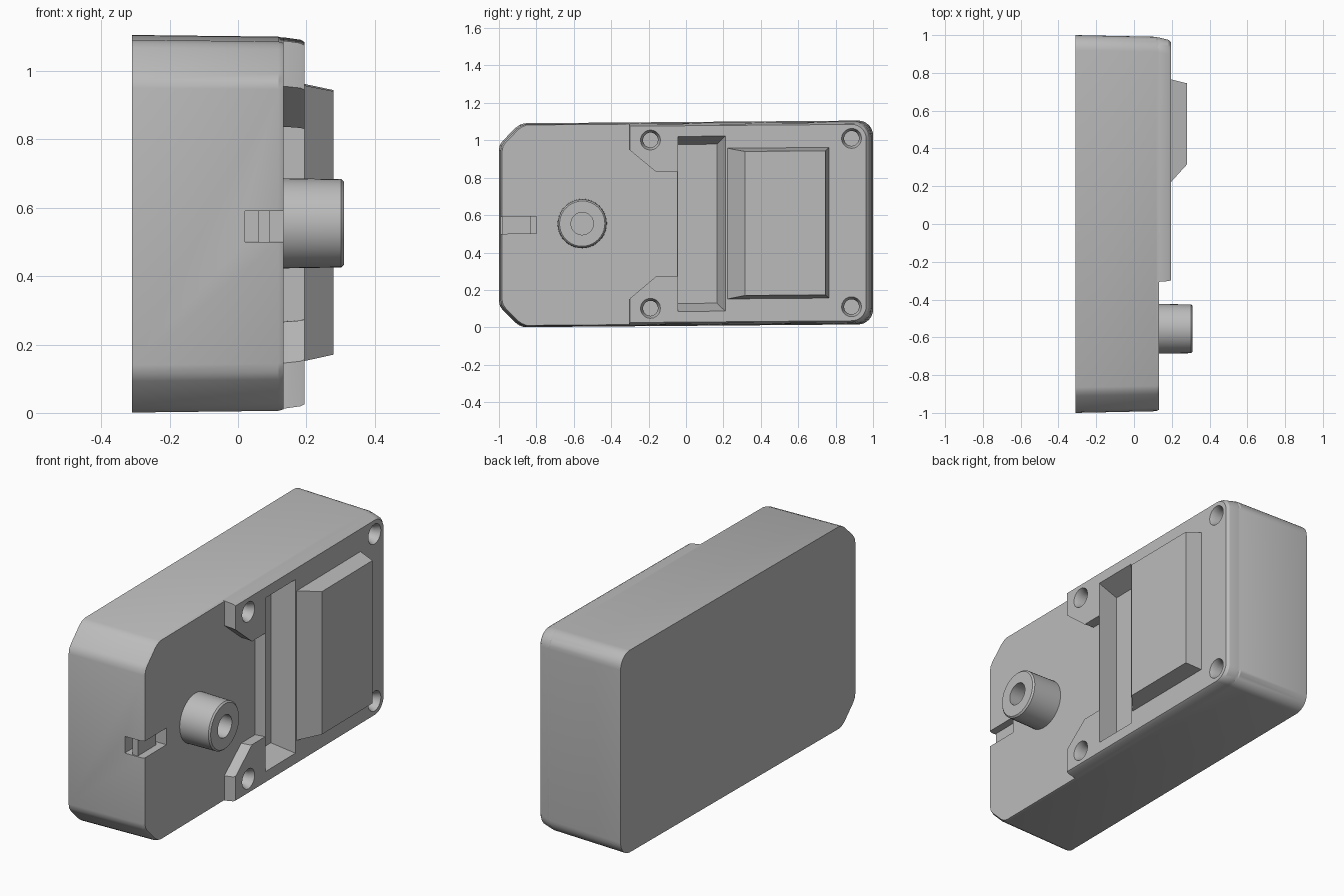
import bpy, bmesh, math

if "Cube" in bpy.data.objects:
    bpy.data.objects.remove(bpy.data.objects["Cube"])

ZC = 0.553      # mid height of the housing
TILT = 0.008    # the housing leans by this much along its length

grey = bpy.data.materials.new("grey plastic")
grey.diffuse_color = (0.5, 0.5, 0.5, 1)
grey.use_nodes = True
grey.node_tree.nodes["Principled BSDF"].inputs["Base Color"].default_value = grey.diffuse_color


def loft(name, rings):
    """Closed solid through rings of (x, [(y, z relative to mid height), ...])."""
    bm = bmesh.new()
    loops = [[bm.verts.new((x, y, z + ZC)) for y, z in pts] for x, pts in rings]
    n = len(loops[0])
    for a, b in zip(loops, loops[1:]):
        for i in range(n):
            j = (i + 1) % n
            bm.faces.new((a[i], a[j], b[j], b[i]))
    bm.faces.new(loops[0][::-1])
    bm.faces.new(loops[-1])
    bmesh.ops.recalc_face_normals(bm, faces=bm.faces)
    me = bpy.data.meshes.new(name)
    bm.to_mesh(me)
    bm.free()
    me.materials.append(grey)
    ob = bpy.data.objects.new(name, me)
    bpy.context.collection.objects.link(ob)
    return ob


def scaled(pts, s):
    return [(y * s, z * s) for y, z in pts]


def rect(y0, y1, z0, z1):
    return [(y0, z0), (y1, z0), (y1, z1), (y0, z1)]


def circle(y, z, r, n=32):
    return [(y + r * math.cos(2 * math.pi * i / n),
             z + r * math.sin(2 * math.pi * i / n)) for i in range(n)]


def mirrored(half):
    """Complete an upper half outline with its lower mirror image."""
    return half + [(y, -z) for y, z in reversed(half)]


def boolean(target, cutter, operation):
    mod = target.modifiers.new("cut", 'BOOLEAN')
    mod.object, mod.operation, mod.solver = cutter, operation, 'EXACT'
    dg = bpy.context.evaluated_depsgraph_get()
    me = bpy.data.meshes.new_from_object(target.evaluated_get(dg))
    target.modifiers.clear()
    target.data = me
    bpy.data.objects.remove(cutter)


# Outlines: rounded rear corners, chamfered front corners, two lugs on the deck
R, H = 0.08, 0.545
rear = [(1 - R + R * math.sin(a), H - R + R * math.cos(a))
        for a in (math.pi / 2 * i / 8 for i in range(9))]
front = [(-1, 0.405), (-0.995, 0.43), (-0.98, 0.452), (-0.91, 0.522),
         (-0.89, 0.536), (-0.865, H)]
case_outline = mirrored(front + rear)
deck_outline = mirrored([(-0.045, 0.289), (-0.165, 0.289), (-0.31, 0.41),
                         (-0.31, H)] + rear)

# Housing with its raised deck
housing = loft("housing", [(-0.31, case_outline),
                           (0.118, scaled(case_outline, 0.991)),
                           (0.133, scaled(case_outline, 0.983))])
deck = loft("deck", [(0.09, scaled(deck_outline, 0.988)),
                     (0.135, scaled(deck_outline, 0.987)),
                     (0.182, scaled(deck_outline, 0.975)),
                     (0.195, scaled(deck_outline, 0.963))])
boolean(housing, deck, 'UNION')

# Sloped cross pocket
wide = rect(-0.043, 0.21, -0.468, 0.468)
boolean(housing, loft("pocket", [(0.08, rect(-0.043, 0.165, -0.425, 0.425)),
                                 (0.195, wide), (0.3, wide)]), 'DIFFERENCE')

# Countersunk screw holes
for y in (-0.19, 0.885):
    for z in (-0.45, 0.45):
        hole = loft("hole", [(0.06, circle(y, z, 0.04, 20)),
                             (0.165, circle(y, z, 0.04, 20)),
                             (0.196, circle(y, z, 0.054, 20)),
                             (0.25, circle(y, z, 0.054, 20))])
        boolean(housing, hole, 'DIFFERENCE')

# Cable notch in the front edge
slot = rect(-1.1, -0.8, -0.045, 0.045)
boolean(housing, loft("notch", [(0.02, slot), (0.3, slot)]), 'DIFFERENCE')

# Bridge across the notch
bar = rect(-0.985, -0.83, -0.05, 0.05)
bridge = loft("notch_bridge", [(0.06, bar), (0.092, bar)])

# Raised block with a front ramp
block = loft("raised_block", [(0.185, rect(0.21, 0.768, -0.405, 0.405)),
                              (0.28, rect(0.315, 0.745, -0.385, 0.385))])

# Hollow shaft boss
BY, BZ = -0.555, 0.006
boss = loft("shaft_boss", [(x, circle(BY, BZ, r, 40)) for x, r in (
    (0.12, 0.132), (0.302, 0.129), (0.31, 0.121), (0.31, 0.06), (0.16, 0.06))])

# Lean all parts and smooth the curved faces
for ob in (housing, bridge, block, boss):
    for v in ob.data.vertices:
        v.co.z += TILT * v.co.y
    bpy.ops.object.select_all(action='DESELECT')
    ob.select_set(True)
    bpy.context.view_layer.objects.active = ob
    bpy.ops.object.shade_smooth_by_angle(angle=math.radians(28))
